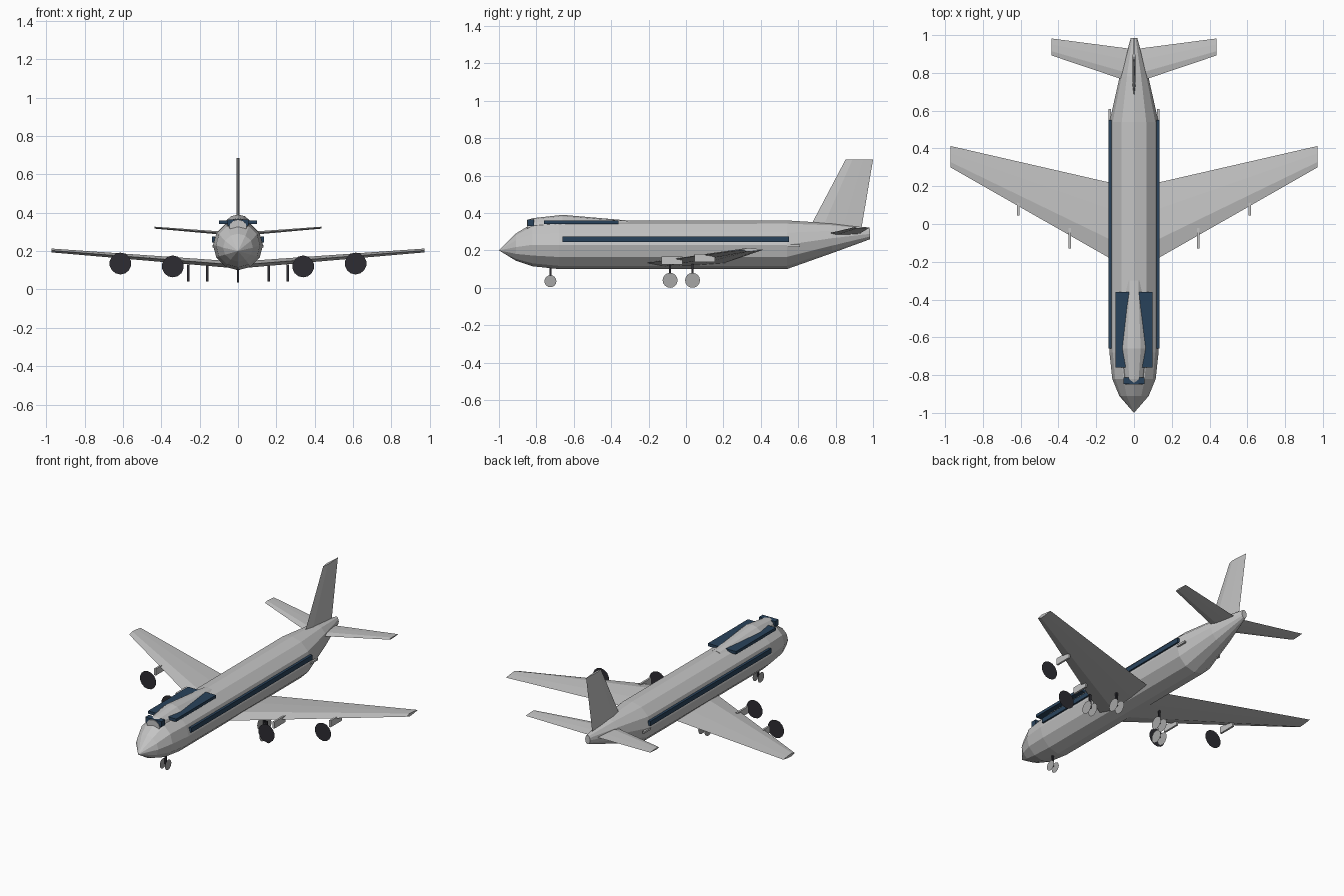
import bpy
import bmesh
from math import cos, sin, pi
from mathutils import Matrix, Vector

if "Cube" in bpy.data.objects:
    bpy.data.objects.remove(bpy.data.objects["Cube"])


def material(name, r, g, b):
    m = bpy.data.materials.new(name)
    m.use_nodes = True
    m.diffuse_color = (r, g, b, 1)
    m.node_tree.nodes["Principled BSDF"].inputs["Base Color"].default_value = (r, g, b, 1)
    return m


BODY = material("light grey", 0.55, 0.55, 0.55)
WHEEL = material("wheel grey", 0.38, 0.38, 0.38)
DARK = material("charcoal", 0.026, 0.025, 0.032)
GLASS = material("dark blue glass", 0.022, 0.055, 0.105)


def finish(name, bm, mat, recalc=True):
    if recalc:
        bmesh.ops.recalc_face_normals(bm, faces=bm.faces)
    mesh = bpy.data.meshes.new(name)
    bm.to_mesh(mesh)
    bm.free()
    mesh.materials.append(mat)
    ob = bpy.data.objects.new(name, mesh)
    bpy.context.collection.objects.link(ob)
    return ob


def loft(name, rings, mat):
    """Skin a list of equal-length point rings and cap both ends."""
    bm = bmesh.new()
    rows = [[bm.verts.new(p) for p in ring] for ring in rings]
    n = len(rows[0])
    for a, b in zip(rows, rows[1:]):
        for i in range(n):
            j = (i + 1) % n
            bm.faces.new((a[i], a[j], b[j], b[i]))
    bm.faces.new(rows[0])
    bm.faces.new(rows[-1])
    bmesh.ops.remove_doubles(bm, verts=bm.verts, dist=0.0005)
    return finish(name, bm, mat)


def hull(name, stations, mat, sides=12):
    """Stations along y: (y, half width, bottom z, top z)."""
    rings = []
    for y, w, lo, hi in stations:
        angles = [2 * pi * i / sides for i in range(sides)]
        rings.append([(w * cos(a), y, (lo + hi) / 2 + (hi - lo) / 2 * sin(a)) for a in angles])
    return loft(name, rings, mat)


AIRFOIL = [(0, 0), (0.25, 0.5), (0.65, 0.3), (1, 0), (0.65, -0.3), (0.25, -0.5)]


def blade(name, sections, place):
    """Sections: (span, leading y, trailing y, offset, thickness)."""
    rings = [[place(s, a + (b - a) * u, off + t * v) for u, v in AIRFOIL]
             for s, a, b, off, t in sections]
    return loft(name, rings, BODY)


def box(name, center, size, mat):
    bm = bmesh.new()
    bmesh.ops.create_cube(bm, size=1, matrix=Matrix.LocRotScale(Vector(center), None, Vector(size)))
    return finish(name, bm, mat)


def disc(name, center, radius, axis, mat, sides=16):
    bm = bmesh.new()
    turn = Matrix.Rotation(pi / 2, 4, axis)
    bmesh.ops.create_circle(bm, cap_ends=True, segments=sides, radius=radius,
                            matrix=Matrix.Translation(center) @ turn)
    return finish(name, bm, mat, recalc=False)


# Fuselage and upper deck hump
hull("fuselage", [(-1, 0.0001, 0.2, 0.2001), (-0.91, 0.078, 0.145, 0.29), (-0.82, 0.115, 0.115, 0.345),
                  (-0.68, 0.13, 0.1, 0.358), (0.54, 0.13, 0.1, 0.36), (0.78, 0.076, 0.185, 0.345),
                  (0.985, 0.017, 0.26, 0.317)], BODY)
hull("upper_deck", [(-0.85, 0.045, 0.29, 0.362), (-0.82, 0.05, 0.28, 0.372), (-0.66, 0.07, 0.27, 0.39),
                    (-0.3, 0.045, 0.3, 0.359)], BODY)

# Upper windows and windscreen
box("upper_deck_windows", (0, -0.56, 0.35), (0.196, 0.4, 0.018), GLASS)
box("windscreen", (0, -0.83, 0.348), (0.112, 0.036, 0.034), GLASS)

# Tail fin
blade("tail_fin", [(0.3, 0.65, 0.935, 0, 0.018), (0.685, 0.853, 1, 0, 0.014)],
      lambda s, y, o: (o, y, s))

# Paired parts
for side, sign in (("left", 1), ("right", -1)):
    def flat(s, y, o):
        return (sign * s, y, o)

    blade(side + "_wing", [(0, -0.254, 0.19, 0.127, 0.036), (0.972, 0.3, 0.413, 0.203, 0.02)], flat)
    blade(side + "_tailplane", [(0, 0.745, 0.925, 0.287, 0.018), (0.436, 0.892, 0.982, 0.322, 0.01)], flat)

    # Cabin window band and rear door handle strip
    box(side + "_cabin_windows", (sign * 0.128, -0.055, 0.26), (0.016, 1.21, 0.03), GLASS)
    box(side + "_rear_strip", (sign * 0.128, 0.575, 0.225), (0.012, 0.07, 0.012), BODY)

    # Engine fans with pylons
    for part, x, y, z in (("inner", 0.34, -0.2, 0.12), ("outer", 0.613, -0.025, 0.135)):
        disc(f"{side}_{part}_fan", (sign * x, y, z), 0.057, 'X', DARK, 14)
        box(f"{side}_{part}_pylon", (sign * x, y + 0.125, z + 0.025), (0.012, 0.11, 0.042), BODY)

    # Main landing gear
    for part, x, y in (("front", 0.26, -0.085), ("rear", 0.16, 0.035)):
        box(f"{side}_{part}_strut", (sign * x, y, 0.085), (0.012, 0.012, 0.09), DARK)
        for k in (-1, 1):
            disc(f"{side}_{part}_wheel", (sign * x + k * 0.022, y, 0.04), 0.04, 'Y', WHEEL)

    # Nose wheels
    disc(side + "_nose_wheel", (sign * 0.018, -0.725, 0.035), 0.032, 'Y', WHEEL)

box("nose_strut", (0, -0.725, 0.075), (0.01, 0.01, 0.08), DARK)
